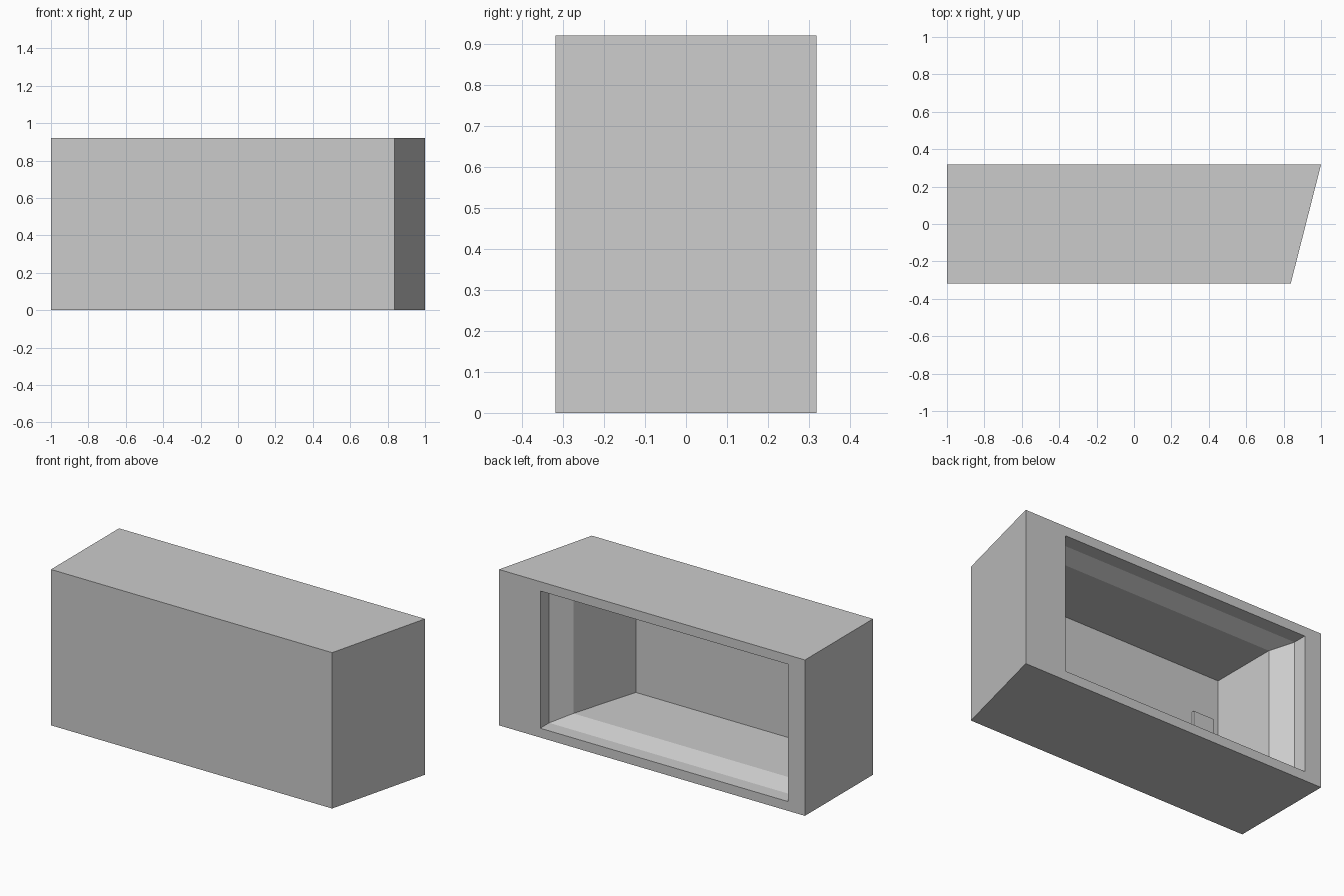
import bpy, bmesh

if "Cube" in bpy.data.objects:
    bpy.data.objects.remove(bpy.data.objects["Cube"])


def ring(bm, x0, x1, y, z0, z1):
    # One rectangular section in the XZ plane
    return [bm.verts.new((x, y, z)) for x, z in ((x0, z0), (x1, z0), (x1, z1), (x0, z1))]


def loft(name, sections):
    # Skin consecutive rectangular sections and cap both ends
    bm = bmesh.new()
    rings = [ring(bm, *s) for s in sections]
    for a, b in zip(rings, rings[1:]):
        for i in range(4):
            j = (i + 1) % 4
            bm.faces.new((a[i], a[j], b[j], b[i]))
    bm.faces.new(rings[0])
    bm.faces.new(rings[-1])
    bmesh.ops.recalc_face_normals(bm, faces=bm.faces)
    mesh = bpy.data.meshes.new(name)
    bm.to_mesh(mesh)
    bm.free()
    obj = bpy.data.objects.new(name, mesh)
    bpy.context.collection.objects.link(obj)
    return obj


# Box with slanted right end and a stepped, tapering recess in the back
loft("housing", [
    (-1, 0.838, -0.318, 0, 0.921),
    (-1, 1, 0.318, 0, 0.921),
    (-0.89, 0.73, 0.318, 0.055, 0.866),
    (-0.89, 0.73, 0.235, 0.055, 0.866),
    (-0.796, 0.638, 0.14, 0.099, 0.822),
    (-0.796, 0.517, -0.27, 0.099, 0.822),
])

# Thin raised plate on the inside of the front wall
loft("wall_plate", [
    (-0.75, -0.62, -0.272, 0.35, 0.57),
    (-0.75, -0.62, -0.254, 0.35, 0.57),
])
